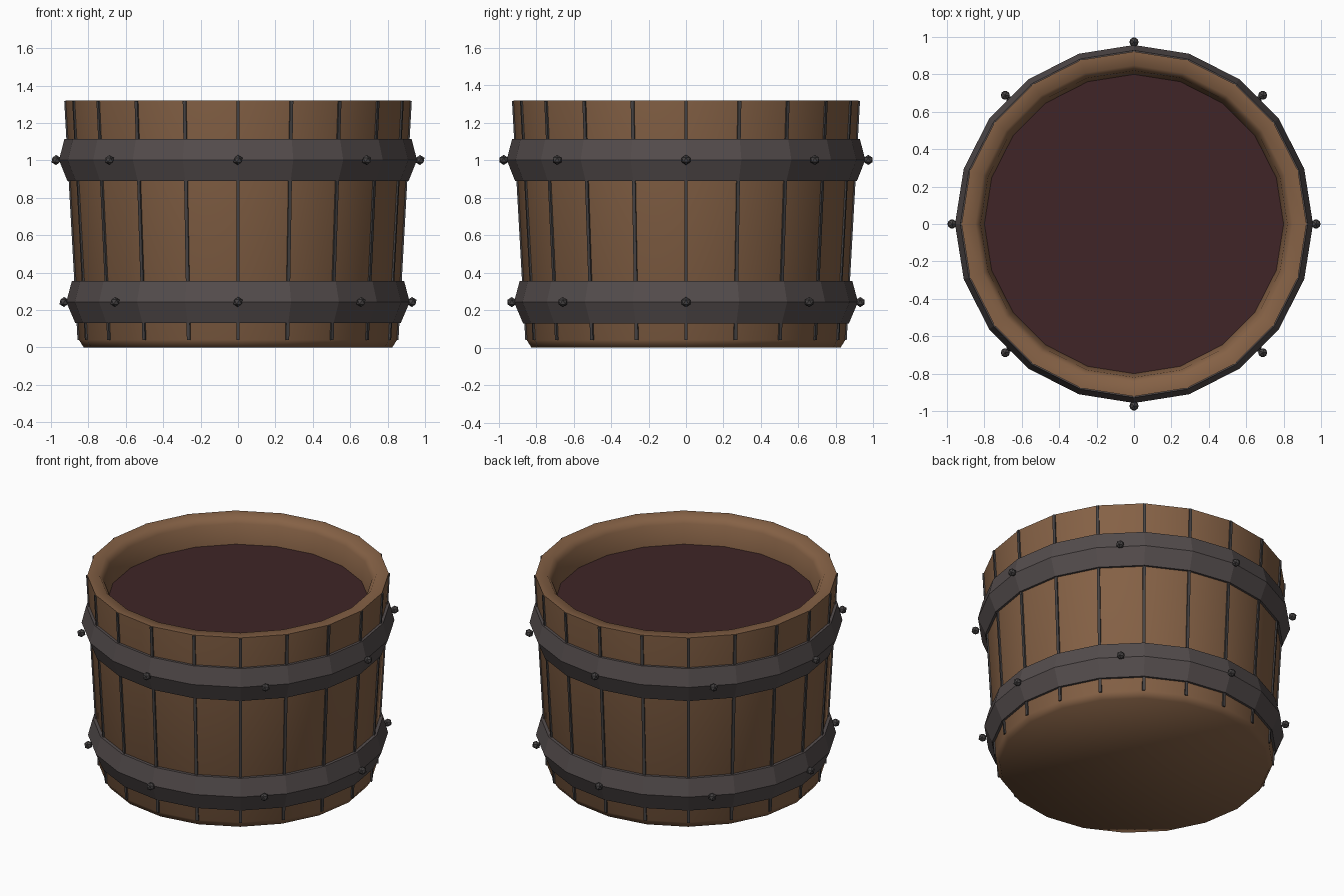
import bpy, bmesh, math
from mathutils import Matrix, Vector

if "Cube" in bpy.data.objects:
    bpy.data.objects.remove(bpy.data.objects["Cube"])

SIDES = 20


def material(name, rgb):
    m = bpy.data.materials.new(name)
    m.diffuse_color = (*rgb, 1.0)
    m.use_nodes = True
    m.node_tree.nodes["Principled BSDF"].inputs["Base Color"].default_value = m.diffuse_color
    return m


WOOD = material("brown wood", (0.235, 0.120, 0.060))
IRON = material("grey iron", (0.088, 0.073, 0.073))
DARK = material("dark iron", (0.060, 0.055, 0.056))
WINE = material("dark red liquid", (0.050, 0.018, 0.020))


def finish(name, bm, mat):
    bmesh.ops.recalc_face_normals(bm, faces=bm.faces)
    me = bpy.data.meshes.new(name)
    bm.to_mesh(me)
    bm.free()
    me.materials.append(mat)
    ob = bpy.data.objects.new(name, me)
    bpy.context.collection.objects.link(ob)
    return ob


def lathe(name, profile, mat, loop=False):
    """Revolve (radius, z) points; open profiles get end caps."""
    bm = bmesh.new()
    rings = []
    for r, z in profile:
        rings.append([bm.verts.new((r * math.cos(2 * math.pi * i / SIDES),
                                    r * math.sin(2 * math.pi * i / SIDES), z))
                      for i in range(SIDES)])
    pairs = list(zip(rings, rings[1:]))
    if loop:
        pairs.append((rings[-1], rings[0]))
    for a, b in pairs:
        for i in range(SIDES):
            j = (i + 1) % SIDES
            bm.faces.new((a[i], a[j], b[j], b[i]))
    if not loop:
        bm.faces.new(rings[0])
        bm.faces.new(rings[-1])
    return finish(name, bm, mat)


# Wooden tub with a rounded inner lip
tub = lathe("tub_body", [(0.825, 0), (0.85, 0.04), (0.922, 1.32), (0.848, 1.32),
                         (0.82, 1.28), (0.80, 1.15), (0.79, 1.05)], WOOD)
bpy.context.view_layer.objects.active = tub
tub.select_set(True)
bpy.ops.object.shade_smooth_by_angle(angle=math.radians(70))

# Liquid surface
lathe("liquid", [(0.80, 1.13), (0.80, 1.15)], WINE)

# Dark seams between the staves
bm = bmesh.new()
low, high = Vector((0.849, 0, 0.04)), Vector((0.920, 0, 1.317))
tilt = math.atan2(high.x - low.x, high.z - low.z)
for i in range(SIDES):
    mat = (Matrix.Rotation(2 * math.pi * i / SIDES, 4, 'Z')
           @ Matrix.Translation((low + high) / 2)
           @ Matrix.Rotation(tilt, 4, 'Y')
           @ Matrix.Diagonal((0.018, 0.018, (high - low).length, 1)))
    bmesh.ops.create_cube(bm, size=1, matrix=mat)
finish("stave_seams", bm, DARK)

# Ridged iron hoops with eight rivets each
for label, z, ridge, top, bottom, rivet_r in (
        ("lower", 0.243, 0.918, 0.888, 0.870, 0.930),
        ("upper", 1.002, 0.957, 0.928, 0.912, 0.973)):
    lathe(label + "_hoop", [(bottom, z - 0.113), (ridge, z), (top, z + 0.113),
                            (0.83, z + 0.113), (0.83, z - 0.113)], IRON, loop=True)
    bm = bmesh.new()
    for k in range(8):
        a = k * math.pi / 4
        bmesh.ops.create_icosphere(
            bm, subdivisions=1, radius=0.027,
            matrix=Matrix.Translation((rivet_r * math.cos(a), rivet_r * math.sin(a), z)))
    finish(label + "_rivets", bm, DARK)
